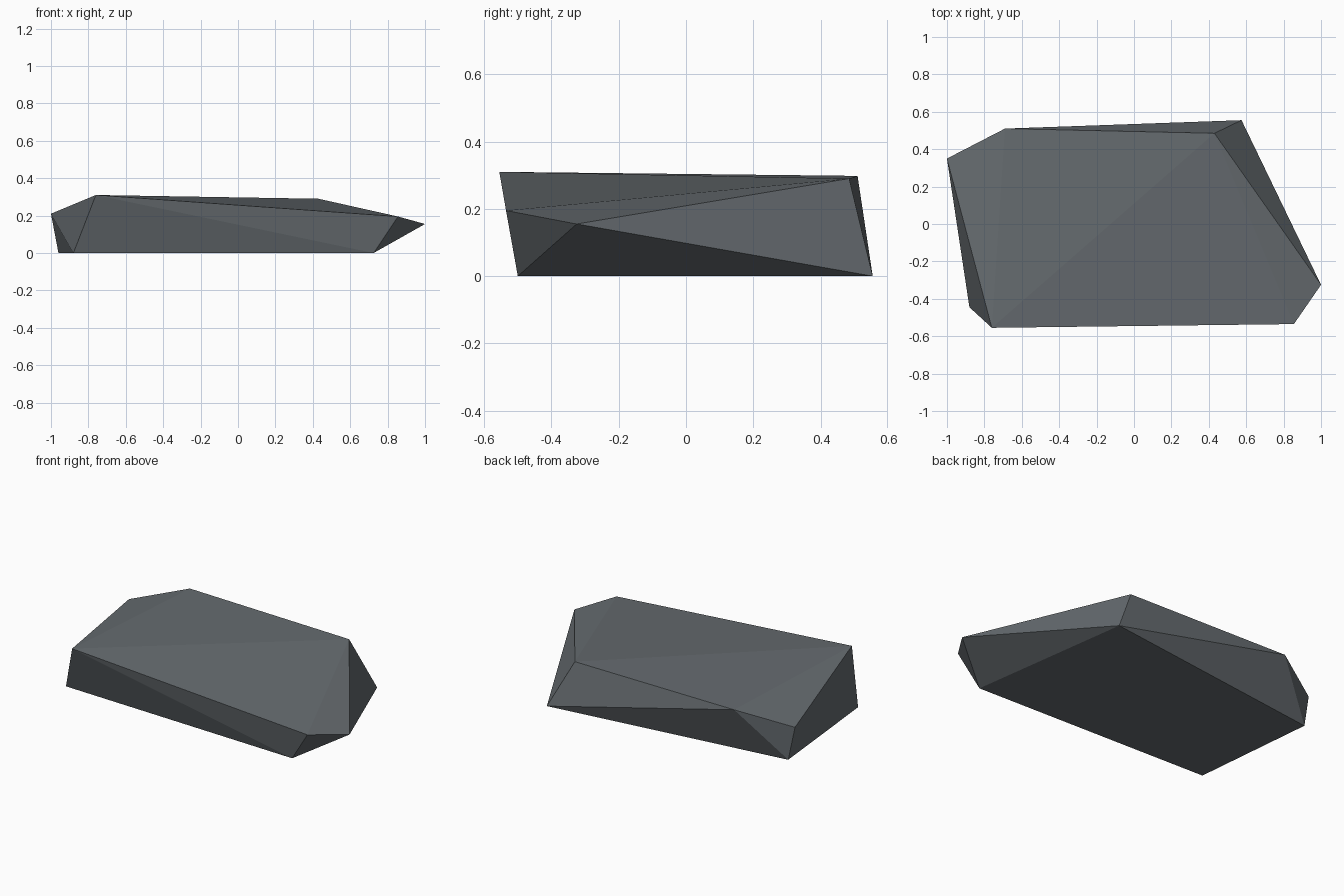
import bpy
import bmesh
import math

# Remove the default cube only
default_cube = bpy.data.objects.get("Cube")
if default_cube:
    bpy.data.objects.remove(default_cube, do_unlink=True)


def make_material(name, color):
    material = bpy.data.materials.new(name)
    material.use_nodes = True
    material.diffuse_color = color
    shader = next(n for n in material.node_tree.nodes if n.type == "BSDF_PRINCIPLED")
    shader.inputs["Base Color"].default_value = color
    return material


def faceted_hull(name, corners, material):
    """Wrap a set of corner points in a flat-shaded convex solid."""
    mesh = bpy.data.meshes.new(name)
    bm = bmesh.new()
    for corner in corners:
        bm.verts.new(corner)
    bmesh.ops.convex_hull(bm, input=bm.verts[:])
    # Merge the flat underside into one face
    bmesh.ops.dissolve_limit(bm, angle_limit=math.radians(0.1),
                             verts=bm.verts[:], edges=bm.edges[:])
    bmesh.ops.recalc_face_normals(bm, faces=bm.faces[:])
    for face in bm.faces:
        face.smooth = False
    bm.to_mesh(mesh)
    bm.free()
    mesh.materials.append(material)
    obj = bpy.data.objects.new(name, mesh)
    bpy.context.scene.collection.objects.link(obj)
    return obj


# Footprint resting on the ground
base_outline = [(-0.88, -0.445), (0.725, -0.5), (0.575, 0.555), (-0.96, 0.36)]
base_corners = [(x, y, 0) for x, y in base_outline]

# Sloping upper slab corners
top_corners = [(-0.76, -0.555, 0.31), (0.43, 0.485, 0.29), (-0.69, 0.51, 0.298)]

# Lower shoulder corners at both ends
shoulder_corners = [(-1, 0.35, 0.21), (0.855, -0.535, 0.195), (1, -0.325, 0.155)]

stone = make_material("slate_grey_stone", (0.133, 0.15, 0.162, 1))
faceted_hull("flat_rock", base_corners + top_corners + shoulder_corners, stone)
